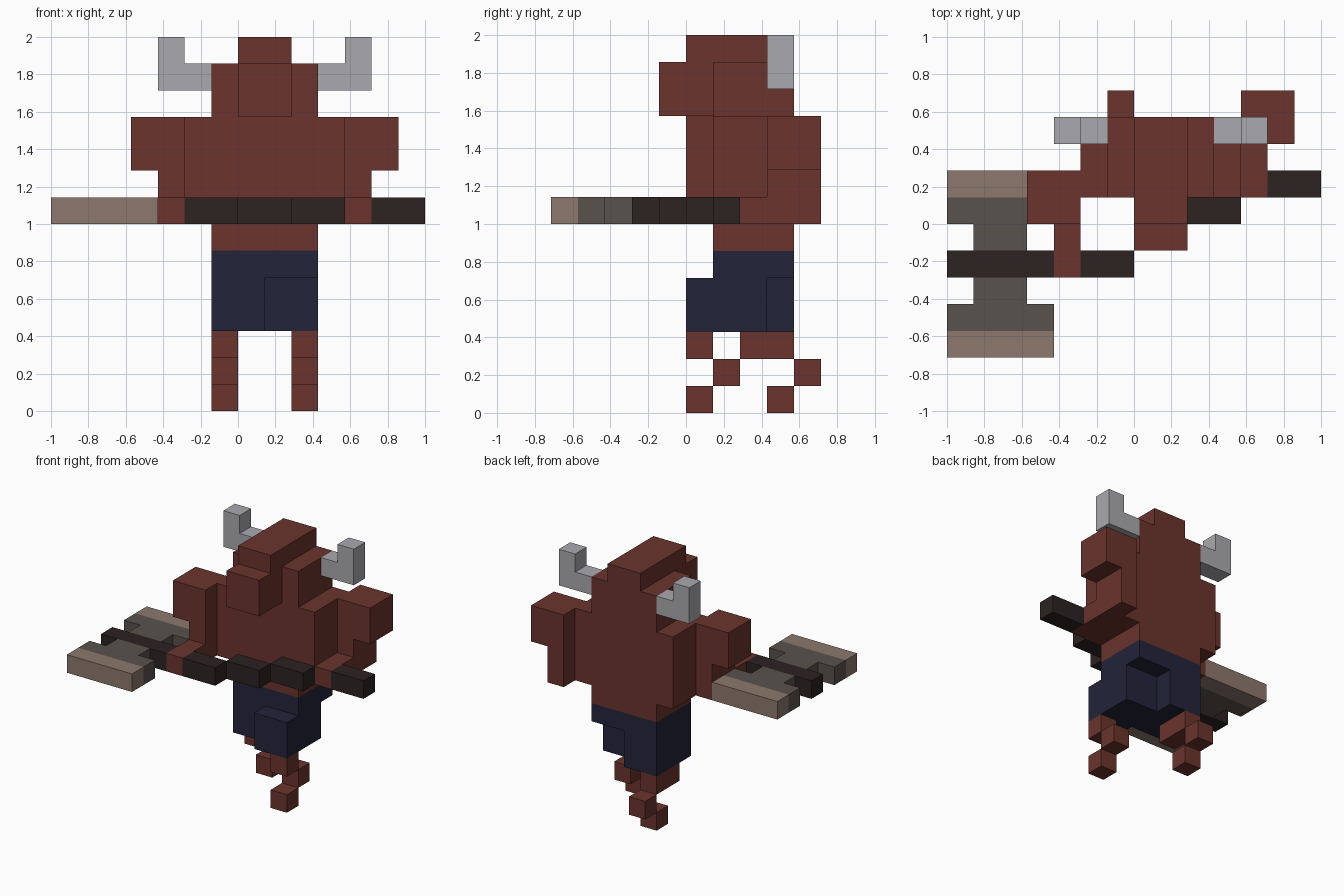
import bpy, bmesh
from mathutils import Vector

cube = bpy.data.objects.get("Cube")
if cube:
    bpy.data.objects.remove(cube, do_unlink=True)

U = 1 / 7  # one block


def material(name, rgb):
    m = bpy.data.materials.new(name)
    m.use_nodes = True
    m.diffuse_color = (*rgb, 1)
    bsdf = m.node_tree.nodes["Principled BSDF"]
    bsdf.inputs["Base Color"].default_value = (*rgb, 1)
    bsdf.inputs["Roughness"].default_value = 0.9
    return m


hide = material("red_brown_hide", (0.147, 0.034, 0.026))
cloth = material("navy_cloth", (0.017, 0.017, 0.043))
horn = material("pale_grey_horn", (0.402, 0.397, 0.420))
shaft = material("dark_wood", (0.026, 0.016, 0.016))
steel = material("dull_grey_metal", (0.102, 0.085, 0.076))
edge = material("tan_blade_edge", (0.266, 0.191, 0.153))


def blocks(name, mat, *boxes):
    """Flat-shaded object made of boxes (x0, x1, y0, y1, z0, z1) in block units."""
    bm = bmesh.new()
    for x0, x1, y0, y1, z0, z1 in boxes:
        size = Vector((x1 - x0, y1 - y0, z1 - z0)) * U
        mid = Vector((x0 + x1, y0 + y1, z0 + z1)) * U / 2
        new = bmesh.ops.create_cube(bm, size=1)["verts"]
        for v in new:
            v.co = v.co * size + mid
    mesh = bpy.data.meshes.new(name)
    bm.to_mesh(mesh)
    bm.free()
    mesh.materials.append(mat)
    obj = bpy.data.objects.new(name, mesh)
    bpy.context.collection.objects.link(obj)
    return obj


# Body and head
blocks("waist", hide, (-1, 3, 1, 4, 6, 7))
blocks("torso", hide, (-2, 4, 1, 4, 7, 11))
blocks("head", hide, (-1, 3, 1, 4, 11, 13))
blocks("head_crest", hide, (0, 2, 0, 4, 13, 14))
blocks("muzzle", hide, (0, 2, -1, 1, 11, 13))

# Horns, mirrored about x = 1
for side, s in (("right", -1), ("left", 1)):
    parts = []
    for a, b, z1 in ((2, 3, 13), (3, 4, 14)):
        x0, x1 = sorted((1 + s * a, 1 + s * b))
        parts.append((x0, x1, 3, 4, 12, z1))
    blocks(side + "_horn", horn, *parts)

# Arms: the right one reaches forward, the left one is pulled back
blocks("right_upper_arm", hide, (-4, -2, 0, 2, 9, 11))
blocks("right_forearm", hide, (-3, -2, 0, 2, 8, 9), (-3, -2, -2, 2, 7, 8))
blocks("left_upper_arm", hide, (4, 6, 3, 5, 9, 11))
blocks("left_forearm", hide, (4, 5, 3, 5, 8, 9), (4, 5, 1, 5, 7, 8))

# Shorts: left leg steps forward, right leg stays back
blocks("shorts", cloth,
       (-1, 3, 1, 4, 5, 6), (-1, 1, 1, 4, 3, 5), (1, 3, 0, 3, 3, 5))

# Legs of zigzag blocks
blocks("left_leg", hide,
       (2, 3, 0, 1, 2, 3), (2, 3, 1, 2, 1, 2), (2, 3, 0, 1, 0, 1))
blocks("right_leg", hide,
       (-1, 0, 2, 4, 2, 3), (-1, 0, 4, 5, 1, 2), (-1, 0, 3, 4, 0, 1))

# Axe shaft stepping diagonally from hand to hand
blocks("axe_shaft", shaft,
       (-7, -3, -2, -1, 7, 8), (-2, 0, -2, -1, 7, 8), (0, 2, -1, 0, 7, 8),
       (2, 4, 0, 1, 7, 8), (5, 7, 1, 2, 7, 8))

# Double axe blades, mirrored about the shaft line y = -1.5
for name, s in (("front", -1), ("back", 1)):
    def band(x0, x1, a, b):
        y0, y1 = sorted((-1.5 + s * a, -1.5 + s * b))
        return (x0, x1, y0, y1, 7, 8)
    blocks(name + "_axe_blade", steel, band(-6, -4, 0.5, 1.5), band(-7, -3, 1.5, 2.5))
    blocks(name + "_blade_edge", edge, band(-7, -3, 2.5, 3.5))
